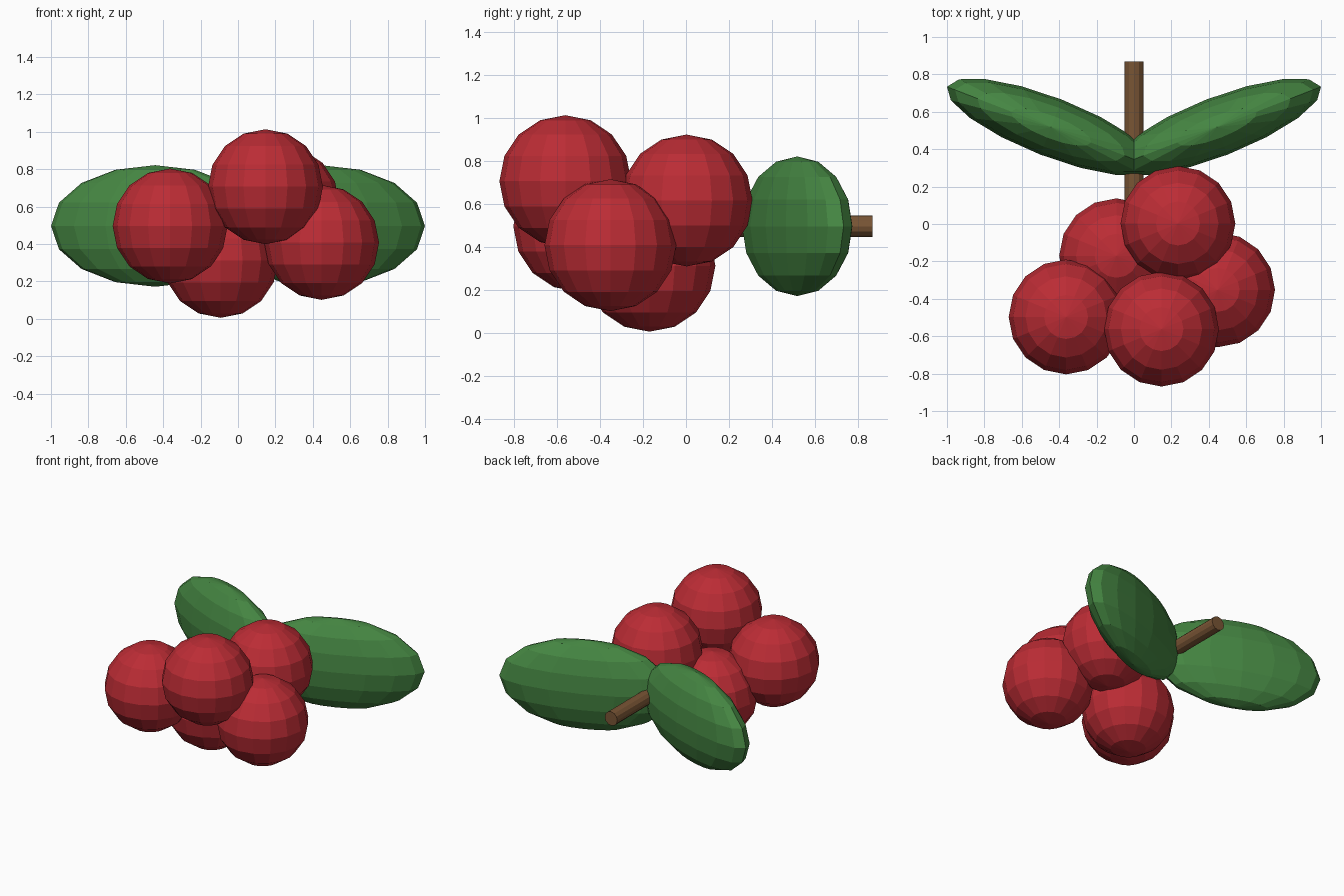
import bpy, math

if "Cube" in bpy.data.objects:
    bpy.data.objects.remove(bpy.data.objects["Cube"])


def material(name, color):
    m = bpy.data.materials.new(name)
    m.diffuse_color = color
    m.use_nodes = True
    m.node_tree.nodes["Principled BSDF"].inputs["Base Color"].default_value = m.diffuse_color
    return m


red = material("berry_red", (0.50, 0.025, 0.035, 1))
green = material("leaf_green", (0.06, 0.24, 0.055, 1))
brown = material("stem_brown", (0.19, 0.09, 0.035, 1))


def ball(name, loc, scale, mat, turn=0):
    # low-poly flat-shaded ellipsoid with upright poles
    bpy.ops.mesh.primitive_uv_sphere_add(segments=16, ring_count=8, radius=1,
                                         location=loc, rotation=(0, 0, turn))
    o = bpy.context.object
    o.name = name
    o.scale = scale
    o.data.materials.append(mat)
    return o


# cluster of five berries
R = 0.307
berries = [
    ("berry_front_top", (0.147, -0.562, 0.706)),
    ("berry_left", (-0.363, -0.497, 0.496)),
    ("berry_right", (0.447, -0.352, 0.408)),
    ("berry_bottom", (-0.093, -0.17, 0.312)),
    ("berry_back_top", (0.235, 0.003, 0.616)),
]
for name, loc in berries:
    ball(name, loc, (R, R, R), red)

# pair of mirrored leaves
for name, side in (("leaf_right", 1), ("leaf_left", -1)):
    ball(name, (side * 0.443, 0.518, 0.496), (0.597, 0.158, 0.325), green,
         side * math.radians(21.2))

# stem running back from the cluster
y0, y1 = 0.05, 0.868
bpy.ops.mesh.primitive_cylinder_add(vertices=12, radius=0.051, depth=y1 - y0,
                                    location=(0, (y0 + y1) / 2, 0.496),
                                    rotation=(math.pi / 2, 0, 0))
stem = bpy.context.object
stem.name = "stem"
stem.data.materials.append(brown)
